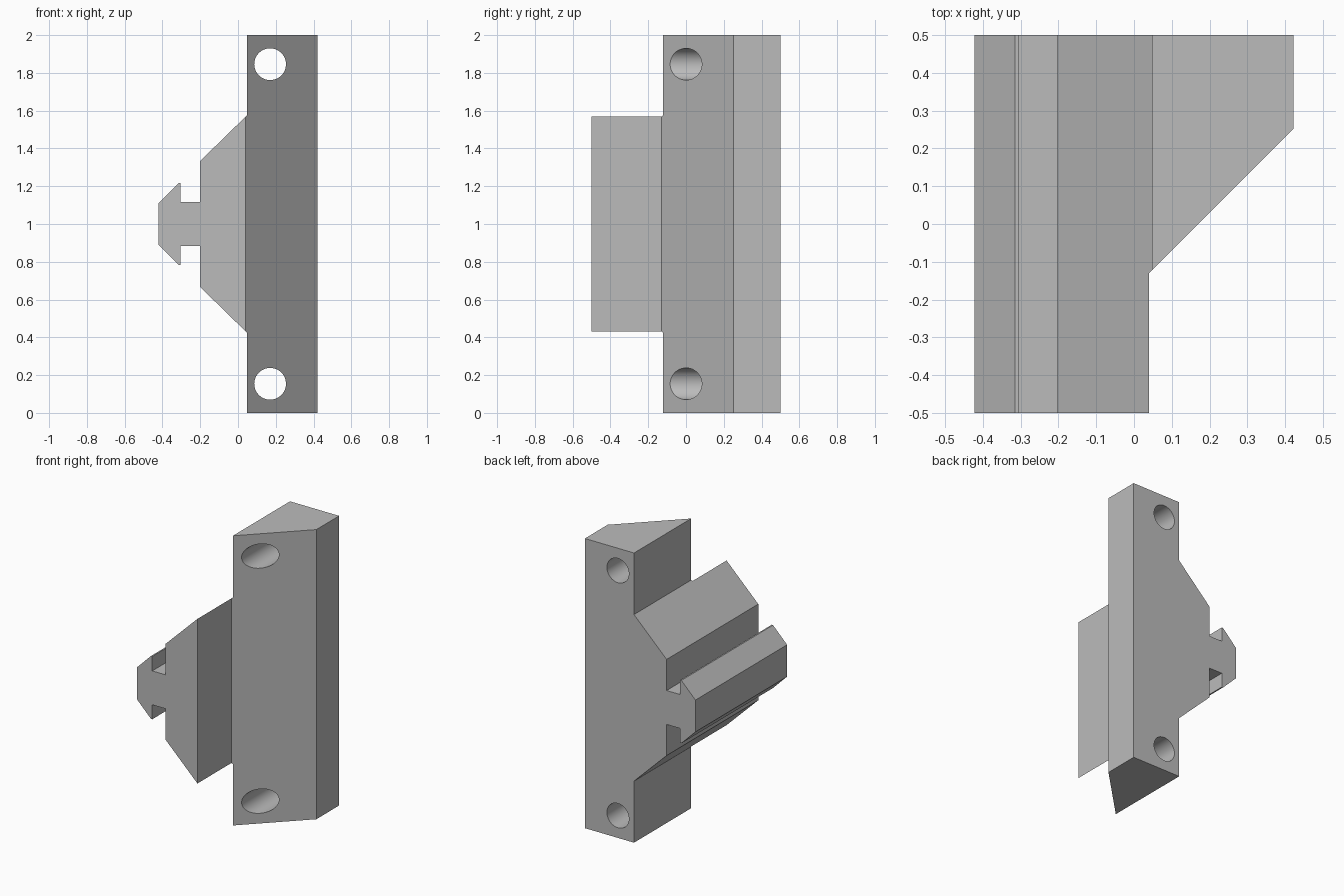
import bpy, bmesh, math
from mathutils import Vector

cube = bpy.data.objects.get("Cube")
if cube:
    bpy.data.objects.remove(cube, do_unlink=True)

grey = bpy.data.materials.new("light grey")
grey.use_nodes = True
grey.diffuse_color = (0.5, 0.5, 0.5, 1)
grey.node_tree.nodes["Principled BSDF"].inputs["Base Color"].default_value = (0.5, 0.5, 0.5, 1)


def prism(name, points, offset):
    """Extrude a flat outline along the offset into a closed solid."""
    bm = bmesh.new()
    face = bm.faces.new([bm.verts.new(p) for p in points])
    ext = bmesh.ops.extrude_face_region(bm, geom=[face])
    verts = [g for g in ext["geom"] if isinstance(g, bmesh.types.BMVert)]
    bmesh.ops.translate(bm, verts=verts, vec=Vector(offset))
    bmesh.ops.recalc_face_normals(bm, faces=bm.faces)
    mesh = bpy.data.meshes.new(name)
    bm.to_mesh(mesh)
    bm.free()
    mesh.materials.append(grey)
    obj = bpy.data.objects.new(name, mesh)
    bpy.context.collection.objects.link(obj)
    return obj


def cut(body, cutter):
    """Subtract the cutter from the body and discard it."""
    mod = body.modifiers.new("cut", "BOOLEAN")
    mod.operation = "DIFFERENCE"
    mod.solver = "EXACT"
    mod.object = cutter
    bpy.context.view_layer.objects.active = body
    bpy.ops.object.modifier_apply(modifier=mod.name)
    bpy.data.objects.remove(cutter, do_unlink=True)


# Bracket outline: upper half from barb to plate, mirrored about mid height
MID = 1.0
half = [(-0.422, 0.11), (-0.315, 0.217), (-0.305, 0.217), (-0.305, 0.117),
        (-0.202, 0.117), (-0.202, 0.332), (0.047, 0.575), (0.047, 1), (0.422, 1)]
outline = half + [(x, -h) for x, h in reversed(half)]
bracket = prism("barbed_mounting_bracket",
                [(x, -0.5, MID + h) for x, h in outline], (0, 1, 0))

# Front of the plate: straight beside the rail, then a diagonal chamfer
footprint = [(0.04, -0.6), (0.04, -0.13), (0.6, 0.43), (0.6, -0.6)]
cut(bracket, prism("chamfer_cutter", [(x, y, -0.1) for x, y in footprint], (0, 0, 2.2)))

# Screw holes through the plate, near top and bottom
SIDES, RADIUS = 48, 0.084
for side in (-1, 1):
    ring = []
    for i in range(SIDES):
        a = math.tau * i / SIDES
        ring.append((0.17 + RADIUS * math.cos(a), -0.6,
                     MID + side * 0.846 + RADIUS * math.sin(a)))
    cut(bracket, prism("hole_cutter", ring, (0, 1.2, 0)))

# Single colour, smooth hole walls, sharp edges elsewhere
bracket.data.materials.clear()
bracket.data.materials.append(grey)
bracket.select_set(True)
bpy.context.view_layer.objects.active = bracket
bpy.ops.object.shade_smooth_by_angle(angle=math.radians(30))
